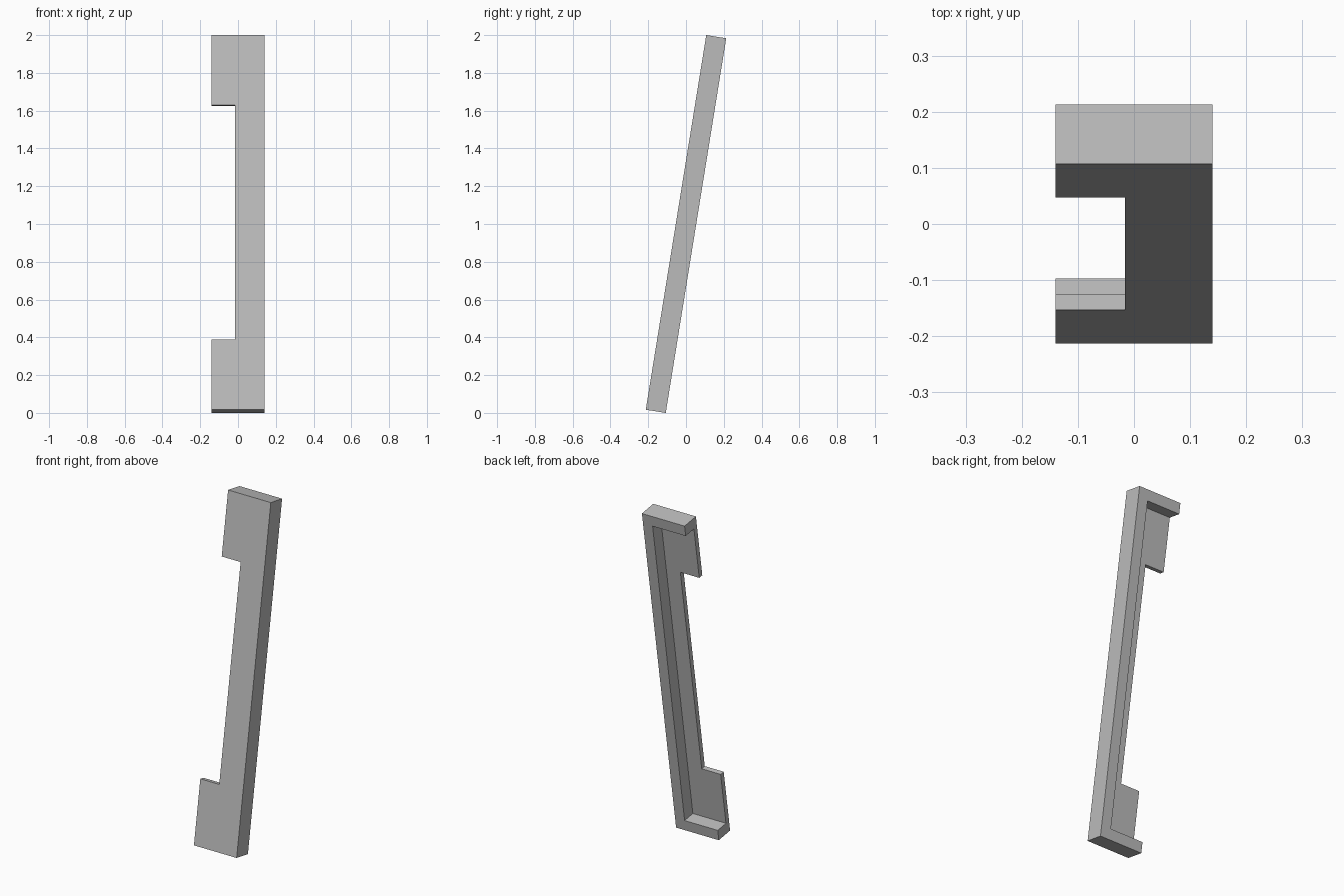
import bpy
import math
from mathutils import Matrix

cube = bpy.data.objects.get("Cube")
if cube:
    bpy.data.objects.remove(cube, do_unlink=True)

# Dimensions before the bar is leaned back
WIDTH, DEPTH, LENGTH = 0.28, 0.107, 2.009
PLATE = 0.029        # thickness of the front plate
RIM = 0.063          # thickness of the side and end rims
TAB = 0.376          # length of each end tab
NOTCH_X = -0.016     # inner edge of the notch between the tabs
LEAN = math.radians(9.17)
OVER = 0.1           # how far cutters reach past the surface

grey = bpy.data.materials.new("plain grey")
grey.use_nodes = True
colour = (0.5, 0.5, 0.5, 1)
grey.diffuse_color = colour
grey.node_tree.nodes["Principled BSDF"].inputs["Base Color"].default_value = colour


def box(name, low, high):
    """Make a box between two opposite corners."""
    centre = [(a + b) / 2 for a, b in zip(low, high)]
    bpy.ops.mesh.primitive_cube_add(size=1)
    obj = bpy.context.object
    obj.name = name
    size = [b - a for a, b in zip(low, high)]
    obj.data.transform(Matrix.Translation(centre) @ Matrix.Diagonal((*size, 1)))
    obj.data.materials.append(grey)
    return obj


def cut(target, cutter):
    """Subtract the cutter from the target, then remove the cutter."""
    cutter.hide_render = True
    mod = target.modifiers.new("cut", 'BOOLEAN')
    mod.operation = 'DIFFERENCE'
    mod.solver = 'EXACT'
    mod.object = cutter
    bpy.context.view_layer.objects.active = target
    bpy.ops.object.modifier_apply(modifier=mod.name)
    bpy.data.objects.remove(cutter, do_unlink=True)


w, d, h = WIDTH / 2, DEPTH / 2, LENGTH / 2

# Solid bar
bar = box("handle_bar", (-w, -d, -h), (w, d, h))

# Pocket open to the back and the right side
cut(bar, box("pocket_cutter", (-w - OVER, -d + PLATE, -h + RIM),
             (w - RIM, d + OVER, h - RIM)))

# Notch that leaves a tab at each end
cut(bar, box("notch_cutter", (-w - OVER, -d - OVER, -h + TAB),
             (NOTCH_X, d + OVER, h - TAB)))

# Lean the bar back and stand it on the ground
bar.data.transform(Matrix.Translation((0, 0, 1)) @ Matrix.Rotation(-LEAN, 4, 'X'))
